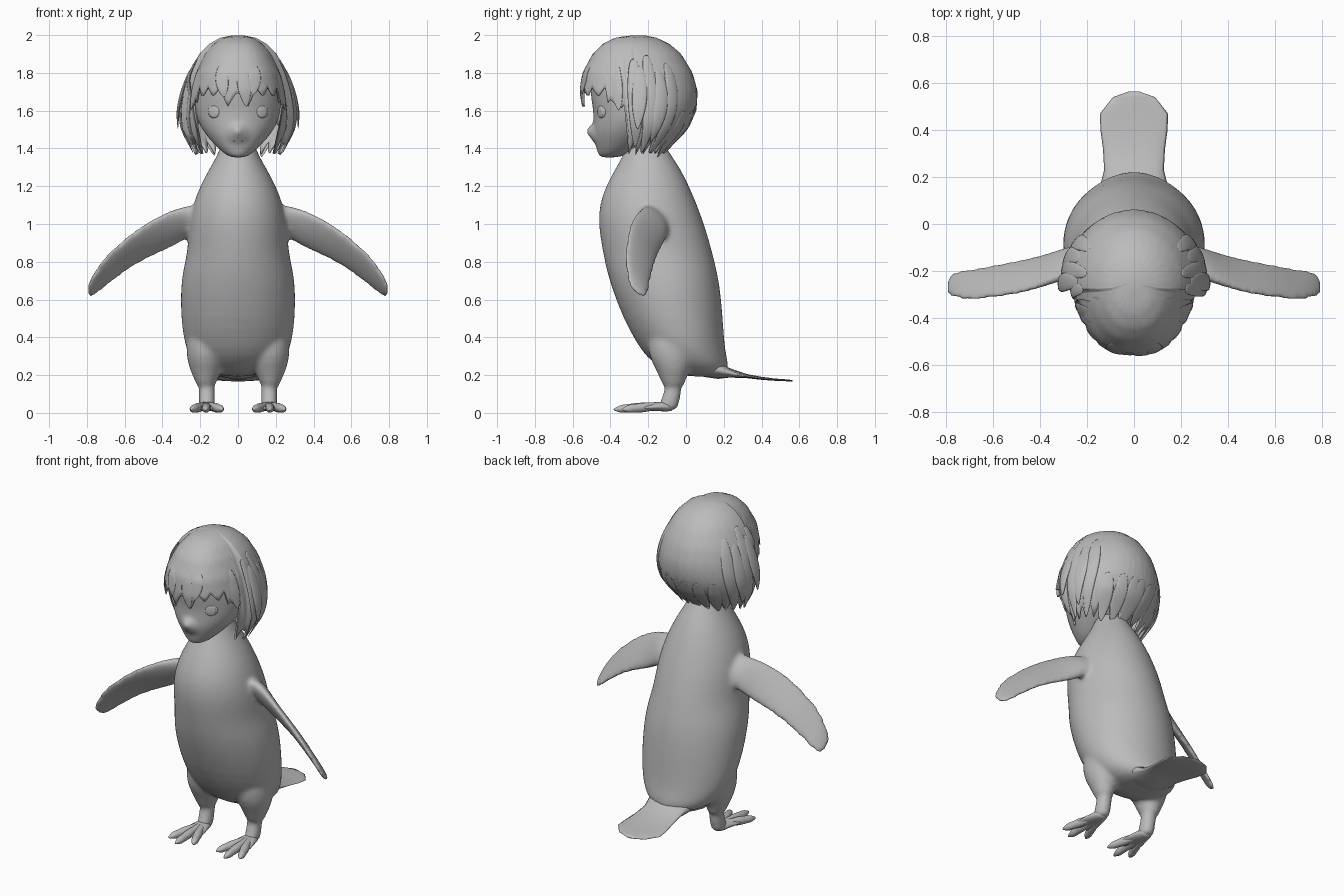
import bpy, bmesh, math, random
from mathutils import Vector as V

random.seed(4)
if "Cube" in bpy.data.objects:
    bpy.data.objects.remove(bpy.data.objects["Cube"])

grey = bpy.data.materials.new("plain grey")
grey.use_nodes = True
grey.diffuse_color = (0.5, 0.5, 0.5, 1)
grey.node_tree.nodes["Principled BSDF"].inputs["Base Color"].default_value = (0.5, 0.5, 0.5, 1)


def finish(name, bm, mirror=False, smooth=1, thick=0, blend=0):
    bmesh.ops.recalc_face_normals(bm, faces=bm.faces)
    mesh = bpy.data.meshes.new(name)
    bm.to_mesh(mesh)
    bm.free()
    mesh.materials.append(grey)
    ob = bpy.data.objects.new(name, mesh)
    bpy.context.collection.objects.link(ob)
    if mirror:
        ob.modifiers.new("Mirror", "MIRROR").use_mirror_merge = False
    if thick:
        mod = ob.modifiers.new("Thickness", "SOLIDIFY")
        mod.thickness, mod.offset = thick, -1
    if smooth:
        mod = ob.modifiers.new("Smooth", "SUBSURF")
        mod.levels = mod.render_levels = smooth
    if blend:  # fuse overlapping lofts into one soft skin
        mod = ob.modifiers.new("Fuse", "REMESH")
        mod.mode, mod.voxel_size, mod.use_smooth_shade = "VOXEL", blend, True
        mod = ob.modifiers.new("Soften", "SMOOTH")
        mod.factor, mod.iterations = .5, 14
    for p in mesh.polygons:
        p.use_smooth = True
    return ob


def add_loft(bm, rings, seg=24):
    """Skin elliptical rings given as (centre, half axis, half axis)."""
    loops = []
    for c, u, v in rings:
        angles = [math.tau * i / seg for i in range(seg)]
        loops.append([bm.verts.new(c + u * math.cos(a) + v * math.sin(a)) for a in angles])
    for a, b in zip(loops, loops[1:]):
        for i in range(seg):
            j = (i + 1) % seg
            bm.faces.new((a[i], a[j], b[j], b[i]))
    bm.faces.new(loops[0])
    bm.faces.new(loops[-1])


def loft(name, rings, seg=24, **kw):
    bm = bmesh.new()
    add_loft(bm, rings, seg)
    return finish(name, bm, **kw)


def level(rows, x=0):
    """Horizontal rings from rows of height, front, back, half width."""
    return [(V((x, (f + b) / 2, z)), V((w, 0, 0)), V((0, (b - f) / 2, 0))) for z, f, b, w in rows]


def upright(rows, x=0):
    """Rings facing the front from rows of depth, height, half width, half height."""
    return [(V((x, y, z)), V((w, 0, 0)), V((0, 0, h))) for y, z, w, h in rows]


def ellipsoid(name, centre, size, **kw):
    bm = bmesh.new()
    bmesh.ops.create_uvsphere(bm, u_segments=20, v_segments=12, radius=1)
    for v in bm.verts:
        v.co = V(centre) + V(a * b for a, b in zip(v.co, size))
    return finish(name, bm, smooth=0, **kw)


# Body with neck, fused with the legs and flippers
bm = bmesh.new()
add_loft(bm, level([
    (1.46, -.3, -.13, .08), (1.38, -.325, -.09, .1), (1.3, -.37, -.032, .148),
    (1.2, -.427, .018, .203), (1.1, -.46, .06, .24), (1, -.465, .097, .26),
    (.9, -.45, .127, .266), (.83, -.437, .145, .274), (.75, -.42, .165, .293), (.65, -.39, .183, .306),
    (.5, -.333, .196, .303), (.38, -.268, .203, .288), (.3, -.215, .214, .26),
    (.24, -.14, .23, .21), (.19, -.05, .2, .13)]), 32)
# Flipper rows: leading edge, trailing edge, half thickness
edges = [((.08, -.24, 1.08), (.08, -.1, .98), .07), ((.2, -.225, 1.1), (.2, -.1, .96), .06),
         ((.28, -.222, 1.093), (.27, -.105, .93), .046), ((.35, -.25, 1.075), (.345, -.125, .88), .034),
         ((.45, -.288, 1.03), (.45, -.15, .832), .026), ((.57, -.312, .952), (.57, -.168, .77), .022),
         ((.69, -.325, .847), (.66, -.188, .7), .019), ((.772, -.32, .742), (.74, -.195, .637), .016),
         ((.812, -.295, .64), (.788, -.21, .598), .012)]
for s in (-1, 1):
    add_loft(bm, level([(.5, -.18, .02, .08), (.4, -.205, .05, .105), (.3, -.2, .045, .105),
                        (.23, -.16, .025, .087), (.18, -.138, .0, .063), (.155, -.128, -.005, .054),
                        (.14, -.118, -.01, .046)], s * .17))
    add_loft(bm, level([(.18, -.11, -.015, .046), (.1, -.118, -.025, .044), (.05, -.145, -.035, .045),
                        (.008, -.15, -.045, .042)], s * .165), 16)
    normal = V((s * .44, .75, .44)).normalized()
    rings = []
    for a, b, t in edges:
        a, b = V((s * a[0], *a[1:])), V((s * b[0], *b[1:]))
        rings.append(((a + b) / 2, (a - b) / 2, normal * t))
    add_loft(bm, rings, 20)
finish("body_with_flippers_and_legs", bm, blend=.011)

# Feet: a flat web with three knuckled toes and claws
loft("foot_web", upright([(-.06, .03, .035, .025), (-.13, .036, .05, .028), (-.2, .028, .07, .017),
                          (-.27, .022, .078, .009)], .165), 16, mirror=True)
bm = bmesh.new()
for tip_x, tip_y in [(.08, -.335), (.17, -.385), (.25, -.34)]:
    start, tip = V((.165, -.11, .04)), V((tip_x, tip_y, .018))
    side = (tip - start).cross(V((0, 0, 1))).normalized()
    add_loft(bm, [(start.lerp(tip, t), side * r, V((0, 0, r)))
                  for t, r in [(0, .024), (.35, .022), (.55, .029), (.7, .022),
                               (.82, .025), (.93, .013), (1, .003)]], 10)
finish("toes", bm, mirror=True)

# Tail
loft("tail", upright([(0, .235, .12, .025), (.1, .235, .14, .045), (.17, .23, .142, .05),
                      (.23, .212, .127, .025), (.32, .195, .132, .011), (.4, .183, .143, .008),
                      (.47, .176, .145, .006), (.54, .172, .09, .005), (.565, .17, .02, .003)]),
     16, smooth=0)

# Head fused with a small pointed nose
bm = bmesh.new()
add_loft(bm, level([
    (1.35, -.46, -.36, .035), (1.372, -.467, -.3, .075), (1.42, -.48, -.22, .125),
    (1.48, -.495, -.13, .178), (1.54, -.492, -.08, .212), (1.6, -.49, -.05, .228),
    (1.7, -.512, -.01, .232), (1.8, -.5, -.03, .207), (1.9, -.42, -.1, .13)]), 32)
add_loft(bm, upright([(-.4, 1.48, .14, .13), (-.465, 1.483, .085, .085), (-.497, 1.487, .045, .045),
                      (-.518, 1.49, .02, .02), (-.53, 1.492, .007, .007)]), 16)
finish("head", bm, blend=.009)
ellipsoid("nostril", (.02, -.486, 1.437), (.007, .005, .004), mirror=True)
ellipsoid("ear", (.22, -.26, 1.58), (.025, .035, .06), mirror=True)

# Eyes: a thin disc with a smaller iris plate
face_dir = V((.52, -1, 0)).normalized()
across = V((1, .52, 0)).normalized()
for name, out, w, h, shift in [("eye", .005, .05, .04, 0), ("iris", .01, .034, .036, .006)]:
    c = V((.117, -.449, 1.595)) + across * shift
    u, v = across * w, V((0, 0, h))
    loft(name, [(c - face_dir * .02, u, v), (c + face_dir * out, u, v),
                (c + face_dir * (out + .005), u * .75, v * .75)], mirror=True)

# Hair shape: height, front, back, half width
shape = [(2, -.27, -.23, .02), (1.988, -.37, -.16, .09), (1.955, -.44, -.09, .15),
         (1.9, -.495, -.025, .205), (1.8, -.548, .035, .26), (1.7, -.56, .062, .288),
         (1.6, -.548, .055, .303), (1.5, -.5, .005, .295), (1.4, -.43, -.09, .24), (1.3, -.4, -.17, .2)]


def hair_point(angle, z, grow=1):
    """Point on the hair surface; angle is measured from the front."""
    z = min(max(z, 1.301), 1.999)
    a, b = next((a, b) for a, b in zip(shape, shape[1:]) if a[0] >= z >= b[0])
    t = (a[0] - z) / (a[0] - b[0])
    front, back, w = (p + (q - p) * t for p, q in zip(a[1:], b[1:]))
    x = math.sin(angle)
    if math.cos(angle) > .1:  # fringe is squarer and narrower than the back
        x = math.copysign(abs(x) ** .8, x) * .87
    return V((w * x * grow,
              (front + back) / 2 - (back - front) / 2 * math.cos(angle) * grow, z))


def hem(angle):
    """Pointed lower edge, short across the face and long behind."""
    d = abs(math.degrees(angle))
    base, depth, pitch = ((1.62, .08, 8) if d < 14 else (1.675, .05, 9) if d < 56
                          else (1.61, .05, 10) if d < 76 else (1.365, .07, 7))
    return base + depth * abs((d / pitch) % 2 - 1)


# Hair cap
bm = bmesh.new()
cols, steps = 200, 18
grid = []
for i in range(cols):
    a = math.tau * (i + .5) / cols - math.pi
    grid.append([bm.verts.new(hair_point(a, 2 - (2 - hem(a)) * (k / steps) ** 1.7))
                 for k in range(steps + 1)])
for i in range(cols):
    p, q = grid[i], grid[(i + 1) % cols]
    for k in range(steps):
        bm.faces.new((p[k], q[k], q[k + 1], p[k + 1]))
bm.faces.new([g[0] for g in grid])
finish("hair_cap", bm, smooth=0, thick=.012)


def add_lock(bm, angle, top, tip, width, flare, drift, depth):
    rings = []
    for k in range(9):
        t = k / 8
        a = angle + drift * t
        p = hair_point(a, top + (tip - top) * t, .99 + (flare - .99) * t)
        out = V((math.sin(a), -math.cos(a), 0))
        size = math.sin(math.pi * (.1 + .89 * t)) ** .7
        rings.append((p, V((out.y, -out.x, 0)) * width * size, out * depth * size))
    add_loft(bm, rings, 8)


# Fringe locks
bm = bmesh.new()
for a, tip, drift in [(.05, 1.62, .06), (.34, 1.68, -.1), (-.34, 1.67, .12),
                      (1.15, 1.6, .05), (-1.15, 1.6, -.05)]:
    add_lock(bm, a, 1.84, tip, .04, 1, drift, .006)
finish("fringe_locks", bm)

# Side and back locks
bm = bmesh.new()
for side in (-1, 1):
    for a, top, tip, flare in [(1.5, 1.88, 1.4, 1.03), (1.62, 1.84, 1.5, 1.08), (1.78, 1.9, 1.37, 1.04),
                               (1.98, 1.82, 1.43, 1.05), (2.2, 1.86, 1.37, 1.02)]:
        add_lock(bm, side * a, top, tip, .045, flare, side * random.uniform(-.12, .05), .011)
    for a in (2.5, 2.8, 3.05):
        add_lock(bm, side * a, 1.6, random.uniform(1.35, 1.38), .045, 1, side * .05, .007)
finish("side_and_back_locks", bm)
